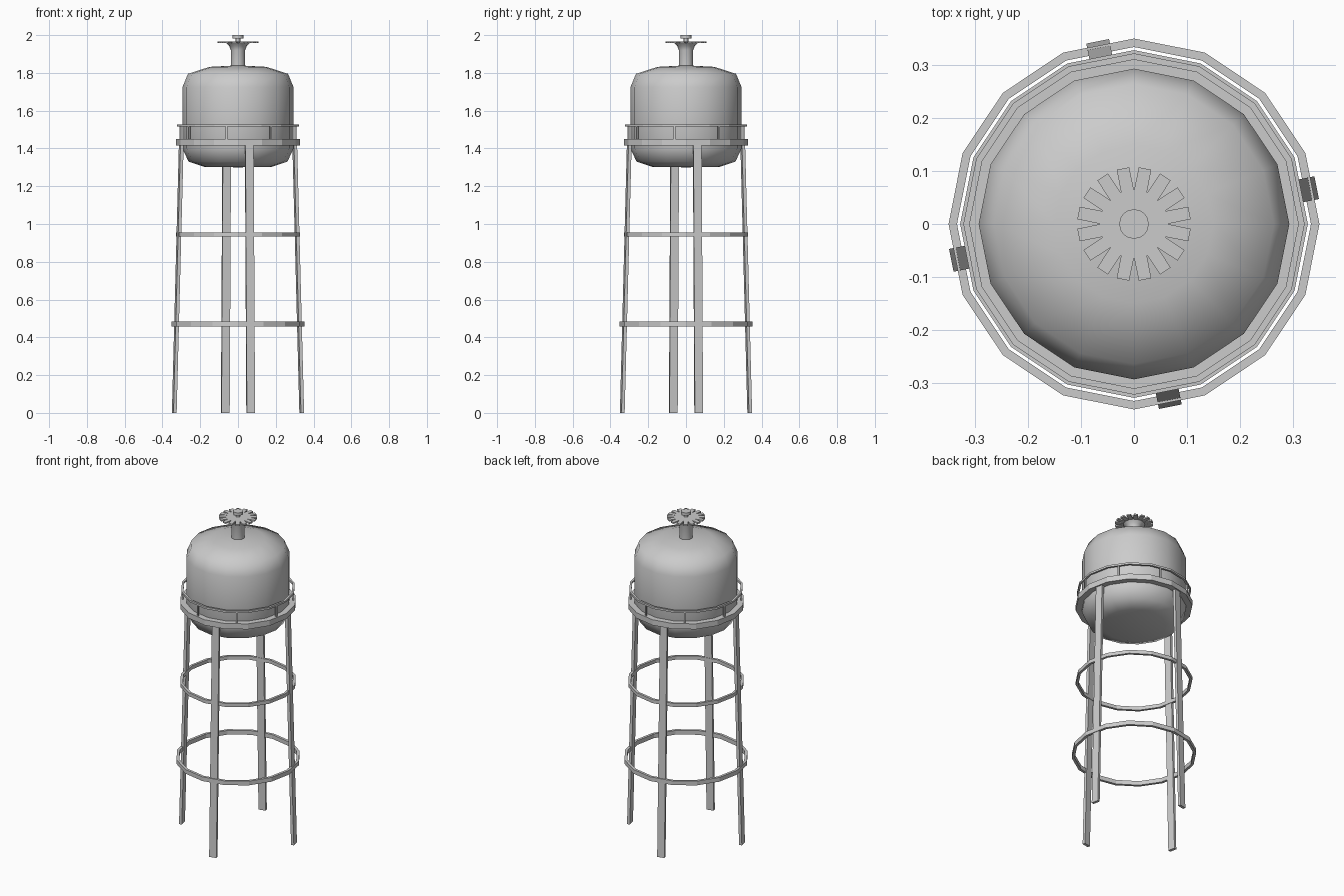
import bpy, bmesh
from math import cos, sin, radians, tau

cube = bpy.data.objects.get("Cube")
if cube:
    bpy.data.objects.remove(cube, do_unlink=True)

GREY = (0.6, 0.6, 0.6, 1.0)
SIDES = 16
metal = bpy.data.materials.new("grey_metal")
metal.use_nodes = True
metal.diffuse_color = GREY
metal.node_tree.nodes["Principled BSDF"].inputs["Base Color"].default_value = GREY


def finish(name, bm, smooth=None):
    """Turn a bmesh into a named object, smoothing below the given angle."""
    bmesh.ops.recalc_face_normals(bm, faces=bm.faces)
    mesh = bpy.data.meshes.new(name)
    bm.to_mesh(mesh)
    bm.free()
    mesh.materials.append(metal)
    obj = bpy.data.objects.new(name, mesh)
    bpy.context.collection.objects.link(obj)
    if smooth:
        bpy.ops.object.select_all(action="DESELECT")
        obj.select_set(True)
        bpy.context.view_layer.objects.active = obj
        bpy.ops.object.shade_smooth_by_angle(angle=radians(smooth))
    return obj


def lathe(name, profile, closed=False, smooth=None):
    """Spin (radius, z) points around z; closed profiles make rings."""
    bm = bmesh.new()
    rows = []
    for r, z in profile:
        if r == 0:
            rows.append([bm.verts.new((0, 0, z))] * SIDES)
        else:
            rows.append([bm.verts.new((r * cos(tau * i / SIDES), r * sin(tau * i / SIDES), z))
                         for i in range(SIDES)])
    pairs = list(zip(rows, rows[1:]))
    if closed:
        pairs.append((rows[-1], rows[0]))
    for a, b in pairs:
        for i in range(SIDES):
            j = (i + 1) % SIDES
            bm.faces.new(dict.fromkeys((a[i], a[j], b[j], b[i])))
    return finish(name, bm, smooth)


def ring(name, inner, outer, low, high):
    return lathe(name, [(inner, low), (outer, low), (outer, high), (inner, high)], closed=True)


def disc(name, radius, low, high, smooth=None):
    return lathe(name, [(0, low), (radius, low), (radius, high), (0, high)], smooth=smooth)


def strut(name, angle, width, depth, foot, head):
    """Rectangular bar between two (radius, z) ends with level cuts."""
    bm = bmesh.new()
    ca, sa = cos(radians(angle)), sin(radians(angle))
    ends = []
    for r, z in (foot, head):
        ends.append([bm.verts.new(((r + u) * ca - v * sa, (r + u) * sa + v * ca, z))
                     for u, v in ((-depth / 2, -width / 2), (depth / 2, -width / 2),
                                  (depth / 2, width / 2), (-depth / 2, width / 2))])
    bm.faces.new(ends[0])
    bm.faces.new(ends[1])
    for i in range(4):
        j = (i + 1) % 4
        bm.faces.new((ends[0][i], ends[0][j], ends[1][j], ends[1][i]))
    return finish(name, bm)


# Tank with rounded shoulders
lathe("tank", [(0, 1.30), (0.18, 1.303), (0.262, 1.33), (0.294, 1.40), (0.294, 1.725),
               (0.265, 1.795), (0.15, 1.832), (0, 1.84)], smooth=80)

# Walkway, handrail and posts
ring("walkway", 0.285, 0.329, 1.416, 1.45)
ring("handrail", 0.311, 0.323, 1.515, 1.527)
for k in range(8):
    strut(f"rail_post_{k + 1}", 33.75 + 45 * k, 0.01, 0.008, (0.311, 1.445), (0.311, 1.52))

# Splayed legs and their brace rings
for k in range(4):
    strut(f"leg_{k + 1}", 11.25 + 90 * k, 0.044, 0.017, (0.344, 0), (0.306, 1.43))
ring("lower_brace_ring", 0.335, 0.351, 0.458, 0.484)
ring("upper_brace_ring", 0.314, 0.329, 0.933, 0.955)

# Roof vent pipe with flared top
lathe("vent_pipe", [(0, 1.82), (0.038, 1.82), (0.038, 1.92), (0.046, 1.942),
                    (0.062, 1.958), (0, 1.958)], smooth=40)

# Toothed vent wheel
bm = bmesh.new()
outline = []
for k in range(SIDES):
    a = tau * (k + 0.5) / SIDES
    notch = a - tau / SIDES / 2
    outline.append((0.063 * cos(notch), 0.063 * sin(notch)))
    for v in (-0.012, 0.012):
        outline.append((0.107 * cos(a) - v * sin(a), 0.107 * sin(a) + v * cos(a)))
plate = bm.faces.new([bm.verts.new((x, y, 1.957)) for x, y in outline])
raised = bmesh.ops.extrude_face_region(bm, geom=[plate], use_keep_orig=True)["geom"]
bmesh.ops.translate(bm, vec=(0, 0, 0.009),
                    verts=[g for g in raised if isinstance(g, bmesh.types.BMVert)])
finish("vent_wheel", bm)

# Spindle and cap
disc("vent_spindle", 0.012, 1.96, 1.99, smooth=40)
disc("vent_cap", 0.028, 1.982, 2.0, smooth=40)
